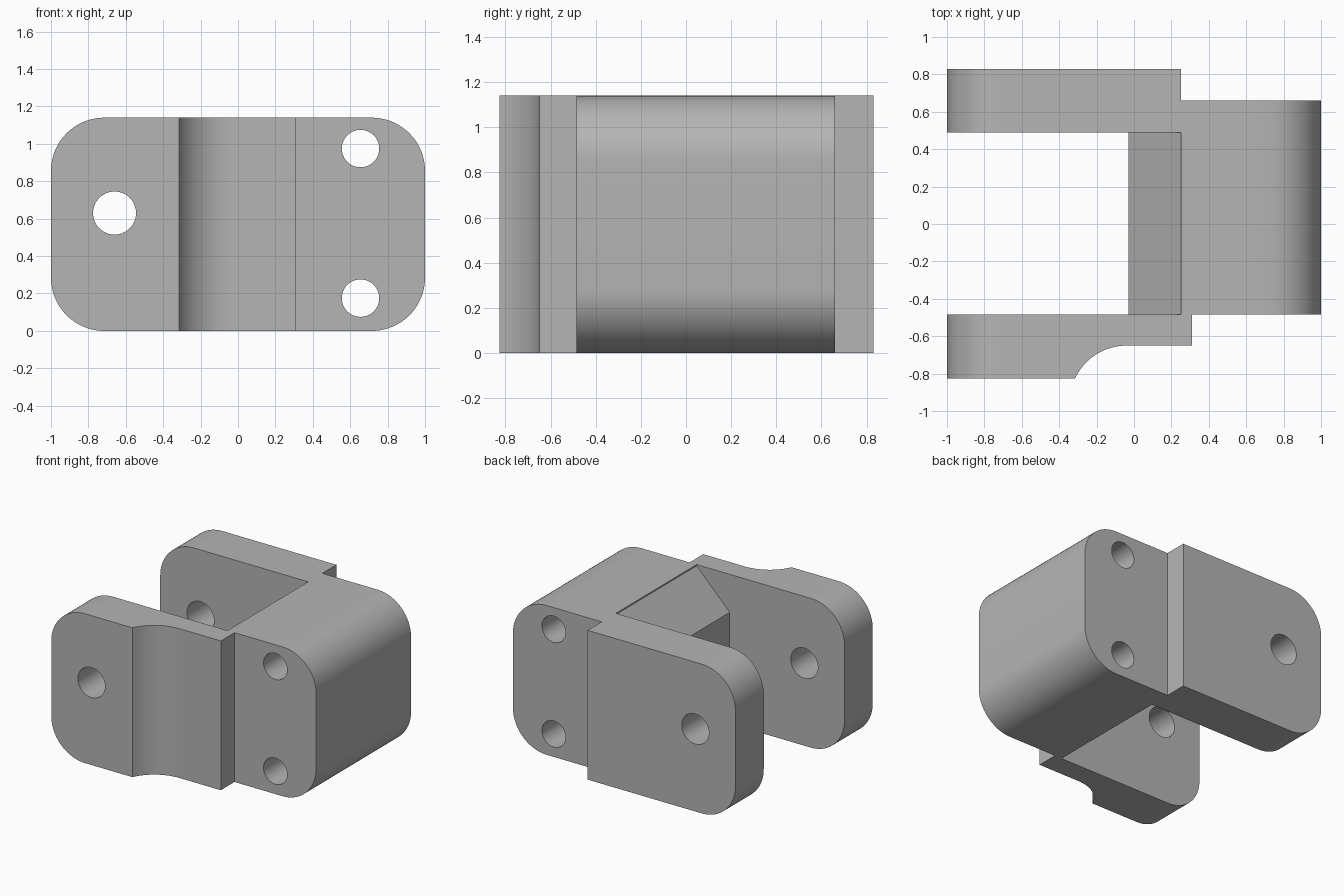
import bpy
import bmesh
from math import sin, cos, pi, radians, atan2
from mathutils import Vector

default = bpy.data.objects.get("Cube")
if default:
    bpy.data.objects.remove(default, do_unlink=True)

HEIGHT = 1.14
CORNER = 0.285

grey = bpy.data.materials.new("plain_grey")
grey.use_nodes = True
grey.diffuse_color = (0.46, 0.46, 0.46, 1)
grey.node_tree.nodes["Principled BSDF"].inputs["Base Color"].default_value = grey.diffuse_color


def arc(cx, cy, r, start, end, steps):
    """Points along an arc, angles in radians."""
    angles = [start + (end - start) * i / steps for i in range(steps + 1)]
    return [(cx + r * cos(a), cy + r * sin(a)) for a in angles]


def prism(name, points, low, high, along_y=False):
    """Extrude an outline along z, or an xz outline along y."""
    place = (lambda p: (p[0], low, p[1])) if along_y else (lambda p: (p[0], p[1], low))
    push = Vector((0, high - low, 0)) if along_y else Vector((0, 0, high - low))
    bm = bmesh.new()
    face = bm.faces.new([bm.verts.new(place(p)) for p in points])
    made = bmesh.ops.extrude_face_region(bm, geom=[face])["geom"]
    bmesh.ops.translate(bm, vec=push, verts=[v for v in made if isinstance(v, bmesh.types.BMVert)])
    bmesh.ops.recalc_face_normals(bm, faces=bm.faces)
    mesh = bpy.data.meshes.new(name)
    bm.to_mesh(mesh)
    bm.free()
    mesh.materials.append(grey)
    obj = bpy.data.objects.new(name, mesh)
    bpy.context.collection.objects.link(obj)
    return obj


def combine(target, other, operation):
    """Apply a boolean and discard the helper."""
    mod = target.modifiers.new(operation, "BOOLEAN")
    mod.operation = operation
    mod.solver = "EXACT"
    mod.object = other
    bpy.context.view_layer.objects.active = target
    bpy.ops.object.modifier_apply(modifier=mod.name)
    bpy.data.objects.remove(other, do_unlink=True)


# Plan outline: block, two arms and the scooped front arm
scoop_r = 0.303
scoop_y = -0.65 - scoop_r
scoop = arc(-0.04, scoop_y, scoop_r, atan2(-0.825 - scoop_y, -0.275), pi / 2, 20)
plan = [(-1, -0.825)] + scoop + [
    (0.31, -0.65), (0.31, -0.485), (1, -0.485), (1, 0.66), (0.25, 0.66),
    (0.25, 0.83), (-1, 0.83), (-1, 0.49), (0.25, 0.49), (0.25, -0.485), (-1, -0.485)]
bracket = prism("clevis_bracket", plan, 0, HEIGHT)

# Bevelled ridge at the back of the slot
ridge = [(-0.03, 0.29), (-0.03, 0.85), (0.25, 1.13), (0.3, 1.1), (0.3, 0.04), (0.25, 0.01)]
combine(bracket, prism("slot_ridge", ridge, -0.51, 0.51, True), "UNION")

# Rounded ends
side = []
for i, (sx, top) in enumerate([(1, 1), (-1, 1), (-1, 0), (1, 0)]):
    cz = HEIGHT - CORNER if top else CORNER
    side += arc(sx * (1 - CORNER), cz, CORNER, i * pi / 2, (i + 1) * pi / 2, 20)
combine(bracket, prism("rounded_envelope", side, -1, 1, True), "INTERSECT")

# Pin hole through the arms and two bolt holes through the block
for x, z, r in [(-0.66, 0.63, 0.115), (0.655, 0.975, 0.1), (0.655, 0.175, 0.1)]:
    circle = arc(x, z, r, 0, 2 * pi, 48)[:-1]
    combine(bracket, prism("hole_cutter", circle, -1, 1, True), "DIFFERENCE")

bpy.ops.object.select_all(action="DESELECT")
bracket.select_set(True)
bpy.context.view_layer.objects.active = bracket
bpy.ops.object.shade_smooth_by_angle(angle=radians(25))
